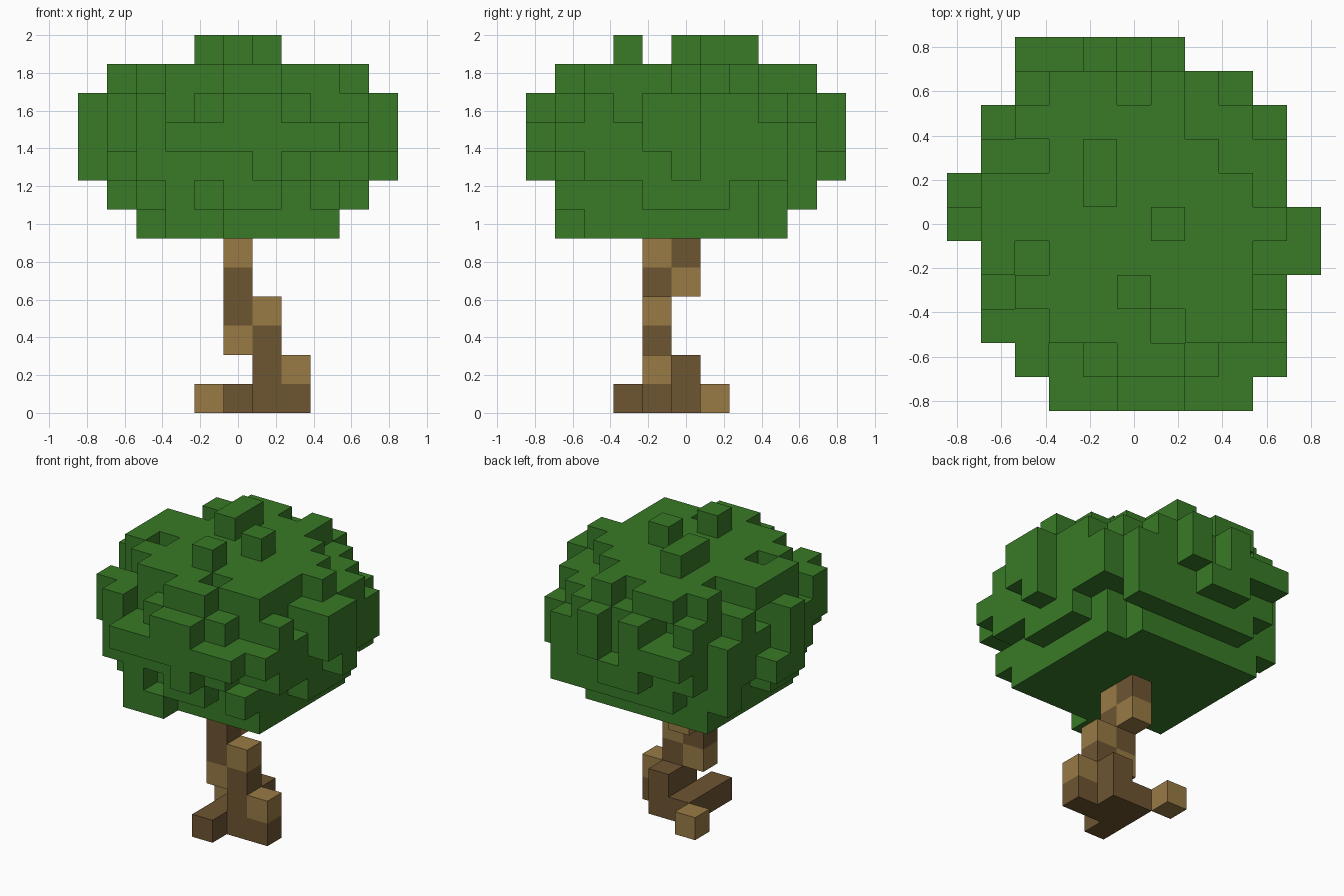
import bpy, bmesh, random
from mathutils import Vector

random.seed(5)
U = 2 / 13                       # edge of one cube

default_cube = bpy.data.objects.get("Cube")
if default_cube:
    bpy.data.objects.remove(default_cube, do_unlink=True)


def material(name, rgb):
    mat = bpy.data.materials.new(name)
    mat.use_nodes = True
    mat.diffuse_color = (*rgb, 1)
    mat.node_tree.nodes["Principled BSDF"].inputs["Base Color"].default_value = (*rgb, 1)
    return mat


green = material("leaf green", (0.040, 0.195, 0.020))
light = material("light bark", (0.32, 0.195, 0.060))
dark = material("dark bark", (0.155, 0.089, 0.031))


def cube_cluster(name, cells, mats):
    """Outer skin of a set of cubes; cells maps (x, y, layer) to a material slot."""
    bm = bmesh.new()
    corners = {}

    def vert(p):
        key = tuple(round(2 * c) for c in p)
        if key not in corners:
            corners[key] = bm.verts.new(p * U)
        return corners[key]

    for cell, slot in cells.items():
        centre = Vector(cell) + Vector((0, 0, 0.5))
        for axis in range(3):
            for sign in (-1, 1):
                n = Vector((0, 0, 0))
                n[axis] = sign
                if tuple(int(c + d) for c, d in zip(cell, n)) in cells:
                    continue
                a = Vector((0, 0, 0))
                a[(axis + 1) % 3] = 0.5
                b = n.cross(a)
                mid = centre + n / 2
                quad = [mid - a - b, mid + a - b, mid + a + b, mid - a + b]
                bm.faces.new([vert(p) for p in quad]).material_index = slot
    mesh = bpy.data.meshes.new(name)
    bm.to_mesh(mesh)
    bm.free()
    for mat in mats:
        mesh.materials.append(mat)
    obj = bpy.data.objects.new(name, mesh)
    bpy.context.collection.objects.link(obj)
    return obj


# Crooked trunk and roots
light_bark = [(-1, 1, 0), (2, -1, 1), (0, -1, 2), (1, -1, 3), (0, 0, 4), (0, -1, 5)]
dark_bark = [(0, -2, 0), (0, -1, 0), (0, 0, 0), (1, 0, 0), (1, 0, 1), (2, -1, 0),
             (1, -1, 0), (1, -1, 1), (1, -1, 2), (0, -1, 3), (0, -1, 4), (0, 0, 5)]
bark = {c: 0 for c in light_bark}
bark.update({c: 1 for c in dark_bark})
cube_cluster("trunk", bark, [light, dark])

# Crown outline from above: x range of each row, front to back
rows = [(-2, 3), (-3, 4), (-4, 4), (-4, 4), (-4, 5), (-5, 5),
        (-5, 4), (-4, 4), (-4, 4), (-3, 3), (-3, 1)]
plan = [(x, y - 5) for y, (lo, hi) in enumerate(rows) for x in range(lo, hi + 1)]

# Per layer: radius where leaves end, width of the ragged rim, x reach, back reach
layers = {6: (4.8, 1.8, 3, 3), 7: (5.4, 1.5, 4, 4), 8: (5.9, 1.5, 5, 5),
          9: (6.0, 1.5, 5, 5), 10: (5.5, 1.5, 5, 5), 11: (4.7, 1.9, 4, 4)}
leaves = set()
for z, (end, rim, reach, back) in layers.items():
    for x, y in plan:
        fill = (end - (x * x + y * y) ** 0.5) / rim
        if abs(x) <= reach and -max(reach, 4) <= y <= back and random.random() < fill:
            leaves.add((x, y, z))

# Rim cubes fill the plan outline
for x, y in plan:
    if not any((x, y, z) in leaves for z in layers):
        leaves.add((x, y, 9))

# Cubes that reach the outline of each layer
for z in (8, 9, 10):
    leaves |= {(-5, 0, z), (5, 0, z), (1, -5, z), (-1, 5, z)}
for z in (7, 11):
    leaves |= {(-4, 0, z), (4, 0, z), (0, -4, z), (1, 4, z)}
leaves |= {(-4, -3, 9), (-4, -3, 10), (-3, -4, 8), (4, 3, 8)}

# Tufts hanging under the crown
leaves |= {(-2, -4, 6), (-1, -4, 6), (0, -3, 6), (2, -3, 6), (3, -2, 6),
           (-3, 3, 6), (-3, 1, 6), (1, 3, 6)}

# Tufts on the shoulders and the very top
leaves |= {(-2, 4, 11), (-1, 4, 11), (2, -3, 11), (3, -3, 11)}
leaves |= {(0, -2, 12), (1, 0, 12), (-1, 1, 12), (-1, 2, 12)}
cube_cluster("leaf_crown", {c: 0 for c in leaves}, [green])
